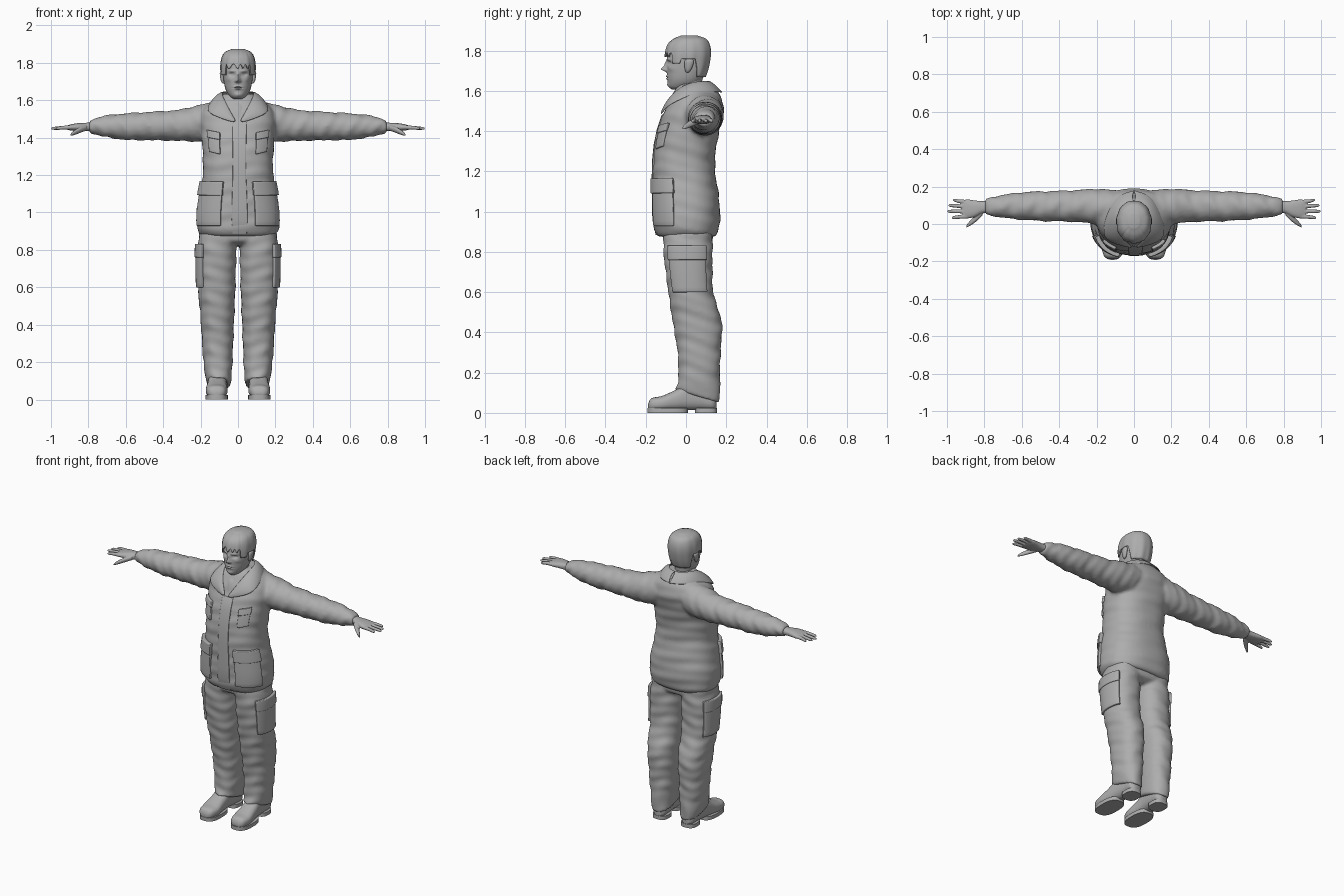
import bpy, bmesh, math
from math import sin, cos, pi, exp, radians

if "Cube" in bpy.data.objects:
    bpy.data.objects.remove(bpy.data.objects["Cube"])

grey = bpy.data.materials.new("plain grey")
grey.use_nodes = True
grey.diffuse_color = (0.42, 0.42, 0.42, 1)
grey.node_tree.nodes["Principled BSDF"].inputs["Base Color"].default_value = grey.diffuse_color


def sample(rings, t):
    """Smoothly interpolate the ring limits at position t."""
    i = 0
    while i < len(rings) - 2 and t > rings[i + 1][0]:
        i += 1
    p, q = rings[i], rings[i + 1]
    o, r = rings[max(i - 1, 0)], rings[min(i + 2, len(rings) - 1)]
    h = q[0] - p[0]
    u = (t - p[0]) / h
    out = []
    for k in range(1, 5):
        m0 = (q[k] - o[k]) / (q[0] - o[0]) * h
        m1 = (r[k] - p[k]) / (r[0] - p[0]) * h
        out.append((2*u**3 - 3*u*u + 1) * p[k] + (u**3 - 2*u*u + u) * m0
                   + (3*u*u - 2*u**3) * q[k] + (u**3 - u*u) * m1)
    return out


def point(rings, t, a, n=2.0, axis="z", grow=0.0):
    """Point at angle a on the rounded section at t."""
    a0, a1, b0, b1 = sample(rings, t)
    c, s = cos(a), sin(a)
    u = (a0 + a1) / 2 + ((a1 - a0) / 2 + grow) * math.copysign(abs(c) ** (2 / n), c)
    v = (b0 + b1) / 2 + ((b1 - b0) / 2 + grow) * math.copysign(abs(s) ** (2 / n), s)
    return {"z": (u, v, t), "x": (t, u, v), "y": (u, t, v)}[axis]


def skin(bm, rows, closed=True):
    """Join rows of points with quads; closed rows also get end caps."""
    vs = [[bm.verts.new(p) for p in row] for row in rows]
    m = len(rows[0])
    for lo, hi in zip(vs, vs[1:]):
        for j in range(m if closed else m - 1):
            k = (j + 1) % m
            bm.faces.new((lo[j], lo[k], hi[k], hi[j]))
    if closed:
        bm.faces.new(vs[0][::-1])
        bm.faces.new(vs[-1])


def loft(bm, rings, axis="z", n=2.0, mirror=False, steps=40, around=32, fold=0.0):
    t0, t1 = rings[0][0], rings[-1][0]
    rows = []
    for i in range(steps + 1):
        t = t0 + (t1 - t0) * i / steps
        rows.append([point(rings, t, 2 * pi * j / around, n, axis,
                           fold * sin(70 * t + 2 * sin(4 * pi * j / around)) * sin(2 * pi * j / around + 23 * t))
                     for j in range(around)])
    skin(bm, rows)
    if mirror:
        skin(bm, [[(-x, y, z) for x, y, z in row] for row in rows])


def finish(name, bm, voxel=0.0, smooth=0, mirror=False, thick=0.0, bevel=0.0, subsurf=0, recalc=True):
    if recalc:
        bmesh.ops.recalc_face_normals(bm, faces=bm.faces)
    me = bpy.data.meshes.new(name)
    bm.to_mesh(me)
    bm.free()
    ob = bpy.data.objects.new(name, me)
    bpy.context.collection.objects.link(ob)
    me.materials.append(grey)
    for o in bpy.context.selected_objects:
        o.select_set(False)
    bpy.context.view_layer.objects.active = ob
    ob.select_set(True)
    bpy.ops.object.shade_smooth_by_angle(angle=radians(50))
    if mirror:
        ob.modifiers.new("mirror", "MIRROR").merge_threshold = 0.0005
    if thick:
        md = ob.modifiers.new("thickness", "SOLIDIFY")
        md.thickness, md.offset = thick, 1
    if subsurf:
        ob.modifiers.new("subdivide", "SUBSURF").levels = subsurf
    if bevel:
        md = ob.modifiers.new("bevel", "BEVEL")
        md.width, md.segments = bevel, 2
    if voxel:
        md = ob.modifiers.new("remesh", "REMESH")
        md.mode, md.voxel_size, md.use_smooth_shade = "VOXEL", voxel, True
        md = ob.modifiers.new("relax", "SMOOTH")
        md.factor, md.iterations = 0.5, smooth
    return ob


def sym(*rows):
    return [(t, -w, w, y0, y1) for t, w, y0, y1 in rows]


# Jacket body and sleeves, fused
body = sym((.875, .193, -.138, .145), (.90, .215, -.155, .16), (.98, .223, -.163, .17),
           (1.1, .207, -.165, .16), (1.2, .189, -.165, .145), (1.3, .188, -.16, .148),
           (1.4, .195, -.142, .165), (1.5, .2, -.108, .187), (1.56, .18, -.08, .178),
           (1.6, .13, -.056, .158), (1.635, .085, -.03, .13))
sleeve = [(.1, .01, .18, 1.4, 1.59), (.2, 0, .188, 1.38, 1.578), (.3, .01, .182, 1.382, 1.552),
          (.45, .014, .176, 1.386, 1.54), (.6, .022, .17, 1.388, 1.53), (.7, .033, .156, 1.402, 1.52),
          (.77, .045, .142, 1.418, 1.502), (.795, .05, .135, 1.425, 1.492)]
bm = bmesh.new()
loft(bm, body, n=2.4, steps=60, around=48, fold=.004)
loft(bm, sleeve, "x", mirror=True, steps=60, fold=.005)
finish("jacket", bm, .011, 5)

# Trousers: two legs and hips, cuffs sloping down at the heel
leg = [(.115, .036, .165, -.052, .168), (.16, .032, .18, -.04, .168), (.3, .026, .192, -.042, .172),
       (.45, .02, .202, -.066, .178), (.6, .014, .214, -.088, .136), (.8, .008, .216, -.112, .132),
       (.92, .0, .2, -.112, .13)]
bm = bmesh.new()
loft(bm, leg, n=2.3, mirror=True, steps=60, fold=.004)
loft(bm, sym((.825, .12, -.07, .09), (.85, .2, -.108, .13), (.93, .2, -.112, .13)), n=2.4)
for v in bm.verts:
    if v.co.z < .16:
        v.co.z -= (v.co.y + .052) * .3 * (.16 - v.co.z) / .045
finish("trousers", bm, .009, 5)


# Pockets and plackets draped over the clothes
def patch(name, rings, n, a0, a1, z0, z1, off, mirror=True, slant=0.0):
    bm = bmesh.new()
    rows = []
    for i in range(9):
        z = z0 + (z1 - z0) * i / 8
        rows.append([point(rings, z + slant * j / 10, radians(a0 + (a1 - a0) * j / 10), n, grow=-.005)
                     for j in range(11)])
    skin(bm, rows, closed=False)
    finish(name, bm, mirror=mirror, thick=off + .005, bevel=.004, recalc=False)


patch("chest_pocket", body, 2.4, -64, -40, 1.31, 1.42, .009, slant=.015)
patch("chest_pocket_flap", body, 2.4, -65, -39, 1.385, 1.425, .014, slant=.015)
patch("hip_pocket", body, 2.4, -70, -18, .93, 1.13, .012)
patch("hip_pocket_flap", body, 2.4, -71, -16, 1.09, 1.165, .02)
patch("front_placket", body, 2.4, -96, -80, .885, 1.48, .005, mirror=False)
patch("thigh_pocket", leg, 2.3, -48, 42, .6, .8, .011)
patch("thigh_pocket_flap", leg, 2.3, -49, 43, .76, .83, .016)

# Collar: strip from the nape round to the open front
inner = [(0, .118, 1.65), (.06, .1, 1.652), (.088, .035, 1.65), (.078, -.04, 1.62), (.045, -.095, 1.555), (.006, -.122, 1.485)]
outer = [(0, .18, 1.595), (.09, .165, 1.595), (.15, .06, 1.598), (.178, -.06, 1.545), (.13, -.106, 1.515), (.012, -.13, 1.475)]
mid = [tuple((p + q) / 2 + d for p, q, d in zip(a, b, (.005, -.004, .014))) for a, b in zip(inner, outer)]
bm = bmesh.new()
skin(bm, [outer, mid, inner], closed=False)
finish("collar", bm, mirror=True, thick=.008, subsurf=2, recalc=False)

# Neck with shirt front in the collar opening
bm = bmesh.new()
loft(bm, sym((1.5, .07, -.105, .07), (1.56, .065, -.085, .08), (1.61, .054, -.05, .078), (1.7, .056, -.04, .085)))
finish("neck", bm)

# Head with modelled face
skull = sym((1.606, .022, -.07, .0), (1.62, .043, -.084, .04), (1.65, .063, -.091, .075), (1.69, .074, -.094, .095),
            (1.74, .08, -.094, .108), (1.79, .082, -.091, .113), (1.83, .074, -.078, .105),
            (1.853, .056, -.05, .085), (1.866, .02, -.012, .045))
bumps = [(0, 1.708, .011, .012, -.026), (0, 1.73, .009, .02, -.012), (.011, 1.702, .007, .006, -.008),
         (.033, 1.738, .014, .009, .014), (.032, 1.756, .018, .006, -.005), (0, 1.672, .02, .005, -.007),
         (0, 1.66, .018, .004, -.007), (0, 1.666, .024, .002, .004), (0, 1.628, .02, .011, -.006),
         (.05, 1.712, .016, .014, -.005), (.031, 1.738, .009, .005, -.005)]
bm = bmesh.new()
loft(bm, skull, n=2.15, steps=90, around=128)
for v in bm.verts:
    if v.co.y < -.02:
        x, z = abs(v.co.x), v.co.z
        v.co.y += sum(d * exp(-((x - cx) / sx) ** 2 - ((z - cz) / sz) ** 2) for cx, cz, sx, sz, d in bumps)
finish("head", bm)

bm = bmesh.new()
loft(bm, [(1.69, .074, .082, .0, .012), (1.7, .072, .09, -.004, .022), (1.725, .074, .096, -.008, .034),
          (1.75, .074, .097, -.006, .038), (1.762, .078, .09, .008, .026)], steps=14, around=20)
finish("ear", bm, mirror=True)


# Hair cap with a ragged fringe, sideburns and nape
def hairline(a):
    d = abs((a + pi / 2 + pi) % (2 * pi) - pi)
    if d < .85:
        return 1.782 + .013 * sin(17 * d + 5 * a)
    if d < 1.3:
        return 1.735
    if d < 1.9:
        return 1.758
    return max(1.668, 1.758 - (d - 1.9) * .35)


bm = bmesh.new()
rows = []
for i in range(25):
    row = []
    for j in range(96):
        a = 2 * pi * j / 96
        z0 = hairline(a)
        u = sin(i / 24 * pi / 2)
        x, y, z = point(skull, z0 + (1.866 - z0) * u, a, 2.1, grow=.012 + .002 * sin(11 * a) * (1 - u))
        row.append((x, y, z + .009 * u ** 3))
    rows.append(row)
skin(bm, rows)
bm.faces.ensure_lookup_table()
bmesh.ops.delete(bm, geom=[bm.faces[-2]], context="FACES_ONLY")
ob = finish("hair", bm, recalc=False)
md = ob.modifiers.new("thickness", "SOLIDIFY")
md.thickness, md.offset = .009, -1

# Hands: palm, four fingers and thumb, fused
bm = bmesh.new()
loft(bm, [(.77, .06, .125, 1.435, 1.483), (.81, .057, .122, 1.435, 1.48), (.85, .038, .126, 1.436, 1.478),
          (.89, .03, .131, 1.438, 1.472), (.918, .034, .127, 1.444, 1.464)], "x", 2.4, True)
for base, tip, reach in ((.041, .034, .975), (.067, .068, .999), (.093, .099, .992), (.117, .128, .968)):
    loft(bm, [(.89, base - .012, base + .012, 1.444, 1.467), (.94, (base + tip) / 2 - .01, (base + tip) / 2 + .01, 1.443, 1.463),
              (reach - .008, tip - .008, tip + .008, 1.442, 1.457), (reach, tip - .003, tip + .003, 1.446, 1.452)], "x", mirror=True, around=16)
loft(bm, [(.81, .045, .085, 1.438, 1.468), (.845, .012, .052, 1.425, 1.457), (.88, -.012, .014, 1.412, 1.436),
          (.896, -.02, -.006, 1.409, 1.42)], "x", mirror=True, around=16)
finish("hands", bm, .0035, 3)

# Shoes with separate forefoot sole and heel
bm = bmesh.new()
loft(bm, [(-.188, .095, .135, .02, .045), (-.176, .072, .158, .012, .07), (-.12, .056, .172, .01, .084),
          (-.05, .06, .166, .012, .115), (0, .06, .16, .014, .145), (.08, .055, .152, .014, .14),
          (.135, .06, .146, .014, .1), (.152, .08, .125, .02, .07)], "y", 2.5)
finish("shoe", bm, mirror=True)
for name, x0, x1, y0, y1 in (("forefoot_sole", .054, .174, -.192, .01), ("shoe_heel", .053, .153, .045, .155)):
    bm = bmesh.new()
    loft(bm, [(0, x0, x1, y0, y1), (.024, x0, x1, y0, y1)], n=2.7, steps=1)
    finish(name, bm, mirror=True)
